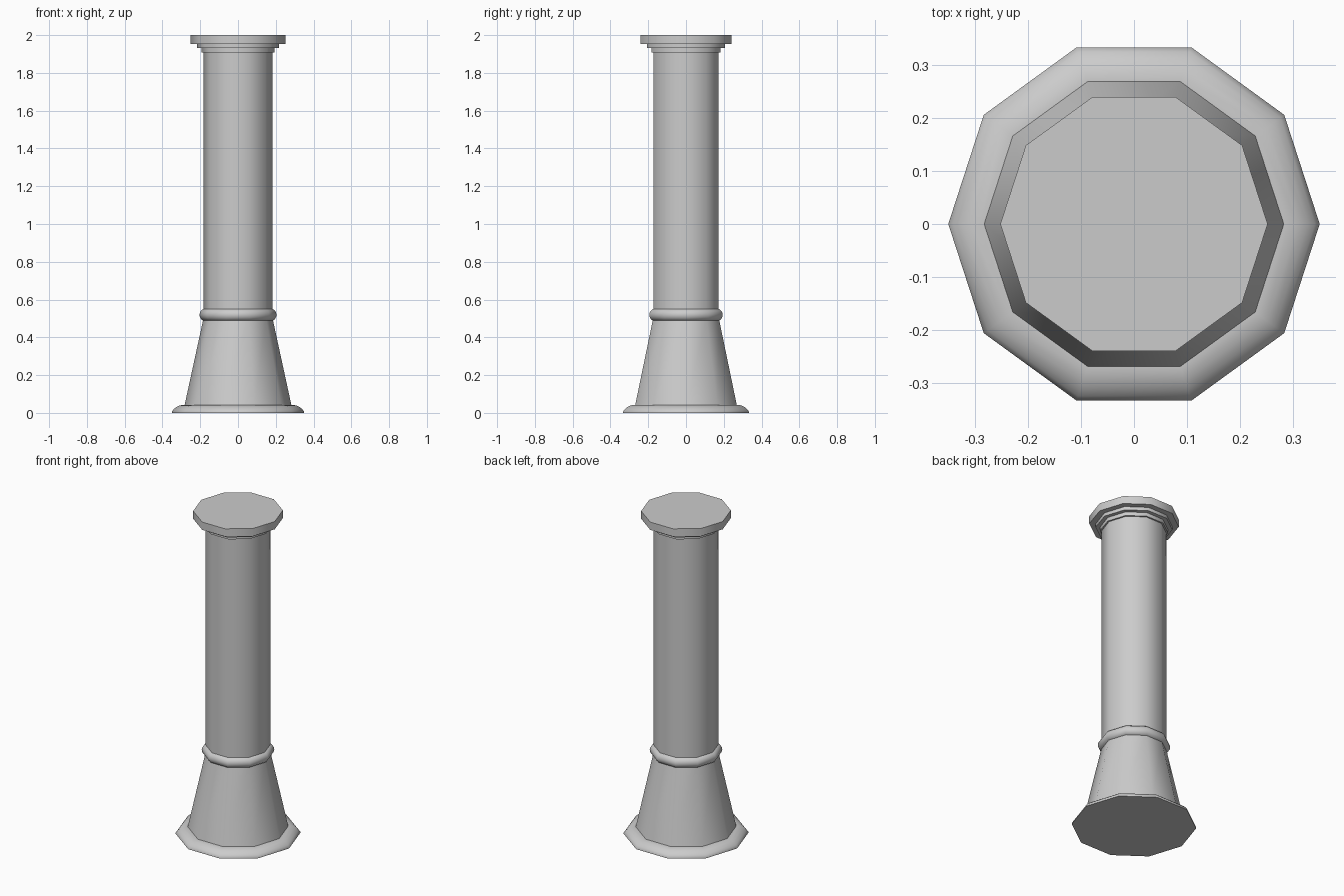
import bpy, bmesh, math

if "Cube" in bpy.data.objects:
    bpy.data.objects.remove(bpy.data.objects["Cube"])

SIDES = 10

def lathe(name, profile):
    """Closed ten-sided solid turned from (radius, z) points, bottom to top."""
    bm = bmesh.new()
    rings = []
    for r, z in profile:
        rings.append([bm.verts.new((r * math.cos(2 * math.pi * i / SIDES),
                                    r * math.sin(2 * math.pi * i / SIDES), z))
                      for i in range(SIDES)])
    for a, b in zip(rings, rings[1:]):
        for i in range(SIDES):
            j = (i + 1) % SIDES
            bm.faces.new((a[i], a[j], b[j], b[i]))
    bm.faces.new(rings[0][::-1])
    bm.faces.new(rings[-1])
    me = bpy.data.meshes.new(name)
    bm.to_mesh(me)
    bm.free()
    ob = bpy.data.objects.new(name, me)
    bpy.context.collection.objects.link(ob)
    bpy.ops.object.select_all(action='DESELECT')
    ob.select_set(True)
    bpy.context.view_layer.objects.active = ob
    bpy.ops.object.shade_smooth_by_angle(angle=math.radians(40))
    return ob

# Rounded foot plate
lathe("foot_plate", [(0.35, 0), (0.35, 0.007), (0.341, 0.019), (0.328, 0.03),
                     (0.31, 0.039), (0.29, 0.043), (0.28, 0.043)])

# Tapered pedestal
lathe("pedestal", [(0.283, 0.04), (0.183, 0.5)])

# Half-round collar
collar = [(0.172 + 0.032 * math.cos(t), 0.519 + 0.033 * math.sin(t))
          for t in (math.radians(-90 + 180 * k / 8) for k in range(9))]
lathe("collar", collar)

# Straight shaft
lathe("shaft", [(0.182, 0.5), (0.182, 1.92)])

# Stepped capital
lathe("capital", [(0.192, 1.908), (0.192, 1.931), (0.216, 1.931),
                  (0.216, 1.952), (0.252, 1.952), (0.252, 2.0)])
